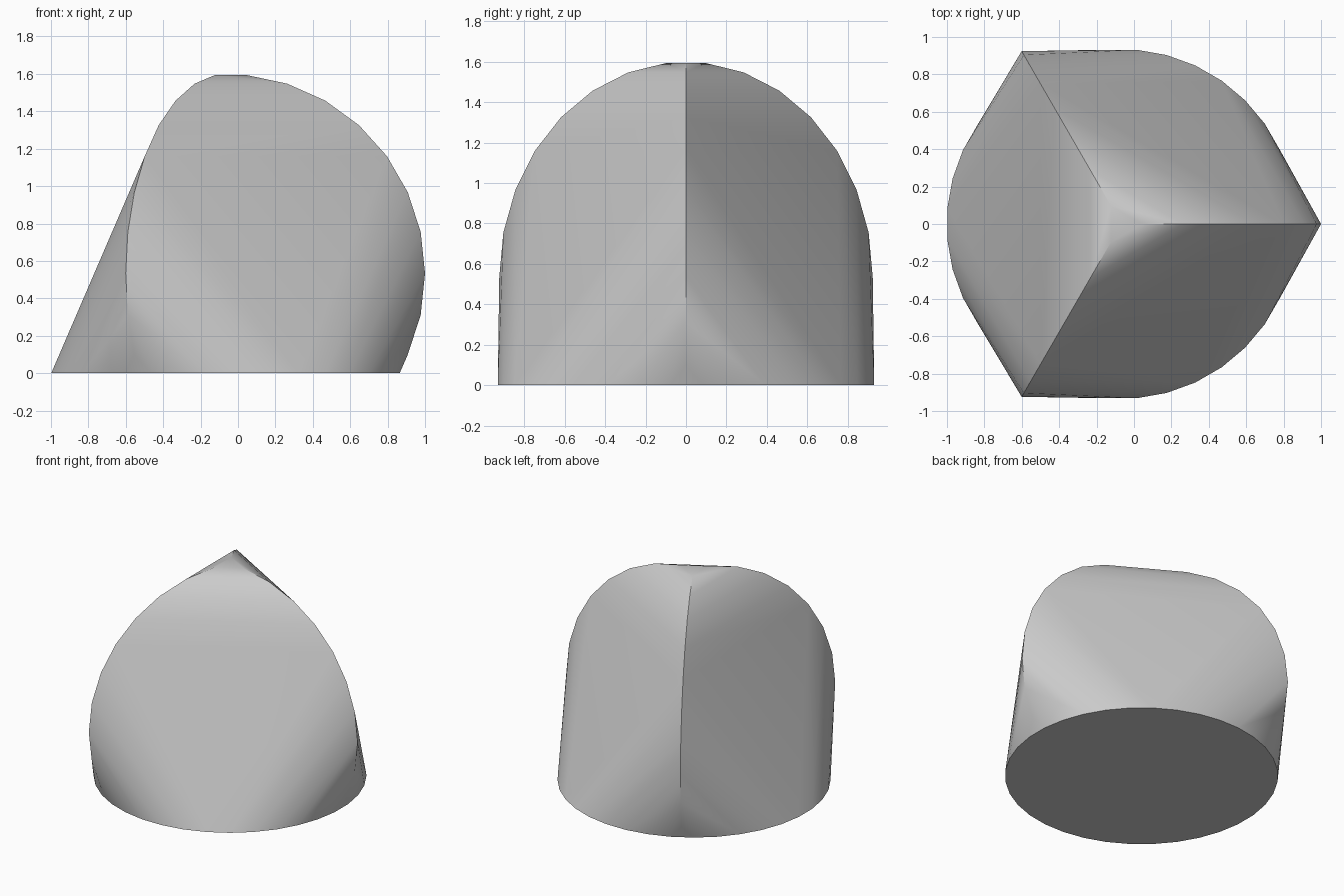
import bpy, bmesh
from math import radians, sin, cos
from mathutils import Vector

cube = bpy.data.objects.get("Cube")
if cube:
    bpy.data.objects.remove(cube, do_unlink=True)

RADIUS = 1.067        # sphere carrying the three curved ridges
CENTRE = Vector((-0.067, 0, 0.533))
BASE_RADIUS = 0.935
BASE_SIDES = 36


def polar(radius, azimuth, z):
    a = radians(azimuth)
    return Vector((CENTRE.x + radius * cos(a), radius * sin(a), z))


bm = bmesh.new()

# Three ridges running down the sphere
for azimuth in (0, 120, 240):
    for tilt in range(6, 115, 12):
        t = radians(tilt)
        bm.verts.new(polar(RADIUS * sin(t), azimuth, CENTRE.z + RADIUS * cos(t)))

# Round flat base
for i in range(BASE_SIDES):
    bm.verts.new(polar(BASE_RADIUS, 5 + i * 360 / BASE_SIDES, 0))

# Skin stretched over ridges and base
hull = bmesh.ops.convex_hull(bm, input=bm.verts)
loose = [v for v in bm.verts if not v.link_faces]
bmesh.ops.delete(bm, geom=loose, context='VERTS')
bmesh.ops.dissolve_limit(bm, angle_limit=radians(0.5), verts=bm.verts, edges=bm.edges)
bmesh.ops.recalc_face_normals(bm, faces=bm.faces)

mesh = bpy.data.meshes.new("rounded_solid")
bm.to_mesh(mesh)
bm.free()
solid = bpy.data.objects.new("rounded_solid", mesh)
bpy.context.collection.objects.link(solid)

# Plain grey finish
grey = bpy.data.materials.new("light_grey")
grey.use_nodes = True
colour = (0.6, 0.6, 0.6, 1)
grey.diffuse_color = colour
grey.node_tree.nodes["Principled BSDF"].inputs["Base Color"].default_value = colour
mesh.materials.append(grey)

# Soft faces, crisp ridges
bpy.ops.object.select_all(action='DESELECT')
solid.select_set(True)
bpy.context.view_layer.objects.active = solid
bpy.ops.object.shade_smooth_by_angle(angle=radians(30))
